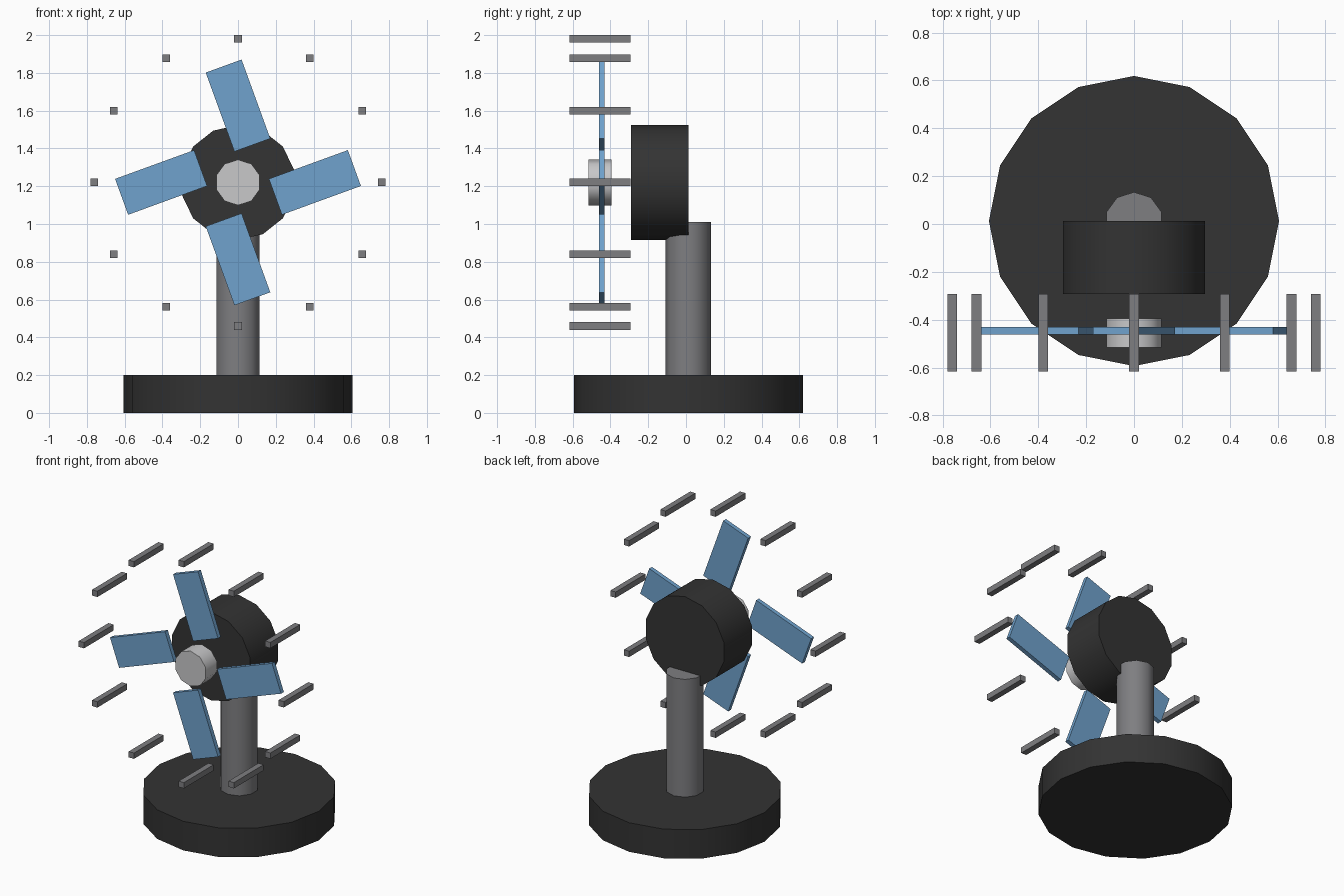
import bpy
import math
from mathutils import Matrix, Vector

if "Cube" in bpy.data.objects:
    bpy.data.objects.remove(bpy.data.objects["Cube"])


def material(name, colour):
    m = bpy.data.materials.new(name)
    m.use_nodes = True
    m.diffuse_color = (*colour, 1)
    m.node_tree.nodes["Principled BSDF"].inputs["Base Color"].default_value = (*colour, 1)
    return m


charcoal = material("charcoal", (0.033, 0.033, 0.033))
grey = material("mid grey", (0.21, 0.21, 0.22))
silver = material("light grey", (0.58, 0.58, 0.59))
blue = material("blade blue", (0.16, 0.36, 0.61))

AXIS_Z = 1.22      # height of the fan axis
FAN_Y = -0.455     # depth of hub and cage
STAND_Y = 0.0125   # depth of base and column


def cylinder(name, sides, radius, length, centre, mat, facing_front=False):
    rot = (math.pi / 2, 0, 0) if facing_front else (0, 0, 0)
    bpy.ops.mesh.primitive_cylinder_add(vertices=sides, radius=radius, depth=length,
                                        location=centre, rotation=rot)
    obj = bpy.context.object
    obj.name = name
    obj.data.materials.append(mat)
    bpy.ops.object.shade_smooth_by_angle(angle=math.radians(40))


def box(name, size, centre, mat, turn=0.0):
    bpy.ops.mesh.primitive_cube_add(size=1, location=centre, rotation=(0, turn, 0))
    obj = bpy.context.object
    obj.name = name
    obj.data.transform(Matrix.Diagonal((*size, 1)))
    obj.data.materials.append(mat)


def around_axis(angle, radius, y):
    return Vector((radius * math.sin(angle), y, AXIS_Z + radius * math.cos(angle)))


# Stand
cylinder("base", 16, 0.606, 0.2, (0, STAND_Y, 0.1), charcoal)
cylinder("column", 10, 0.121, 0.81, (0, STAND_Y, 0.605), grey)

# Motor and hub
cylinder("motor_housing", 14, 0.304, 0.304, (0, STAND_Y - 0.152, AXIS_Z), charcoal, True)
cylinder("hub", 10, 0.121, 0.121, (0, FAN_Y, AXIS_Z), silver, True)

# Four blades, each skewed about its own centre
for i in range(4):
    a = i * math.pi / 2
    box(f"blade_{i + 1}", (0.202, 0.03, 0.445), around_axis(a, 0.407, -0.446),
        blue, a - math.radians(20))

# Ring of upright-section cage bars
for i in range(12):
    a = i * math.pi / 6
    box(f"cage_bar_{i + 1}", (0.04, 0.323, 0.04), around_axis(a, 0.76, FAN_Y), grey)
